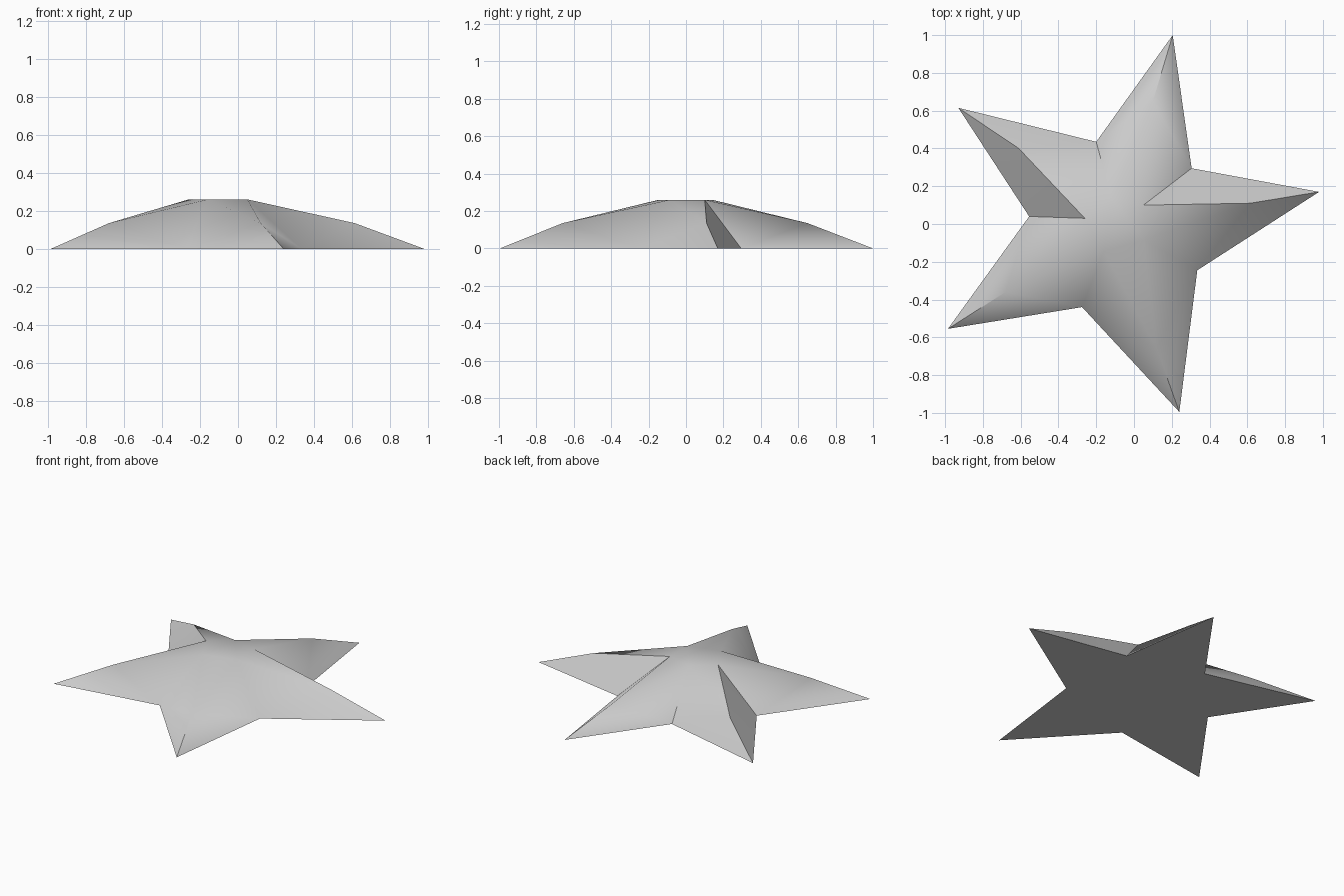
import bpy
import bmesh
from math import radians

cube = bpy.data.objects.get("Cube")
if cube:
    bpy.data.objects.remove(cube, do_unlink=True)

# One plain grey colour
grey = bpy.data.materials.new("light grey")
grey.use_nodes = True
colour = (0.6, 0.6, 0.6, 1)
grey.diffuse_color = colour
grey.node_tree.nodes["Principled BSDF"].inputs["Base Color"].default_value = colour

# Rings, counter-clockwise from the right arm; valley i follows arm i
tips = [(0.98, 0.17), (0.205, 1.0), (-0.93, 0.615), (-0.985, -0.555), (0.24, -0.995)]
valleys = [(0.305, 0.295), (-0.2, 0.435), (-0.555, 0.04), (-0.275, -0.44), (0.335, -0.245)]
ridges = [(0.615, 0.11), (0.1, 0.65), (-0.61, 0.4), (-0.68, -0.36), (0.12, -0.66)]
crown = [(0.05, 0.1), (-0.12, 0.14), (-0.26, 0.03), (-0.16, -0.145), (0.05, -0.085)]

bm = bmesh.new()


def ring(points, z):
    return [bm.verts.new((x, y, z)) for x, y in points]


tip, valley = ring(tips, 0), ring(valleys, 0)
ridge, top = ring(ridges, 0.135), ring(crown, 0.26)

# Each arm: two flanks at the point, two toward the crown, and a ridge facet
for i in range(5):
    j = i - 1
    bm.faces.new((tip[i], valley[i], ridge[i]))
    bm.faces.new((valley[j], tip[i], ridge[i]))
    bm.faces.new((valley[i], top[i], ridge[i]))
    bm.faces.new((top[j], valley[j], ridge[i]))
    bm.faces.new((ridge[i], top[i], top[j]))

# Flat crown and flat underside
bm.faces.new(top)
outline = [v for pair in zip(tip, valley) for v in pair]
bm.faces.new(outline[::-1])
bmesh.ops.recalc_face_normals(bm, faces=bm.faces)

mesh = bpy.data.meshes.new("star_body")
bm.to_mesh(mesh)
bm.free()
mesh.materials.append(grey)
star = bpy.data.objects.new("star_body", mesh)
bpy.context.collection.objects.link(star)

# Soft valleys, crisp arm points and base edge
bpy.ops.object.select_all(action='DESELECT')
star.select_set(True)
bpy.context.view_layer.objects.active = star
bpy.ops.object.shade_smooth_by_angle(angle=radians(45))
